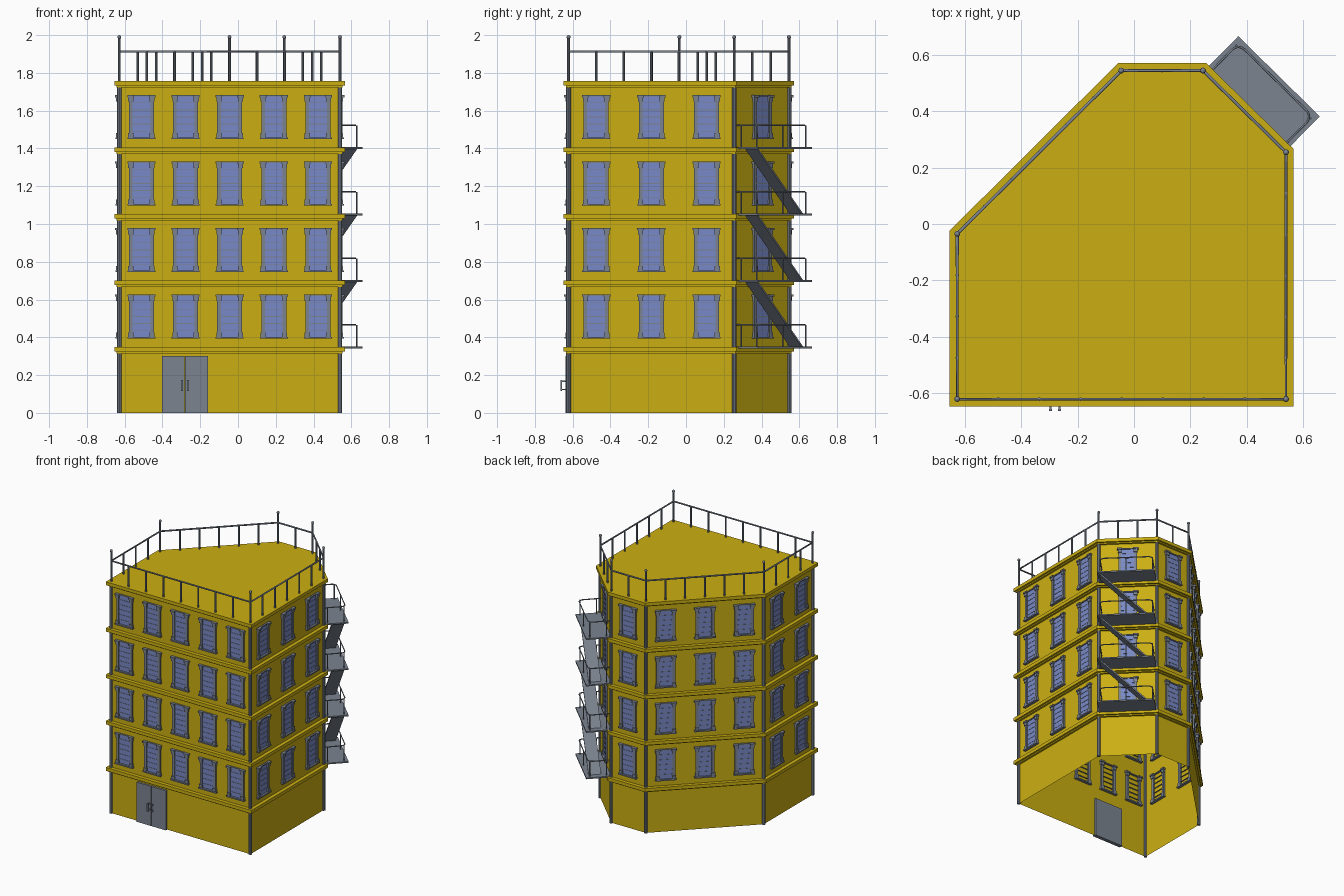
import bpy, bmesh, math
from mathutils import Matrix, Vector

if "Cube" in bpy.data.objects:
    bpy.data.objects.remove(bpy.data.objects["Cube"], do_unlink=True)


def material(name, rgb):
    m = bpy.data.materials.new(name)
    m.use_nodes = True
    m.diffuse_color = (*rgb, 1)
    m.node_tree.nodes["Principled BSDF"].inputs["Base Color"].default_value = (*rgb, 1)
    return m


YELLOW = material("yellow_wall", (0.6, 0.43, 0.006))
SLATE = material("slate_grey", (0.2, 0.23, 0.28))
GLASS = material("blue_glass", (0.19, 0.25, 0.57))

# Footprint corners, counter-clockwise from the front left
CORNERS = [Vector(p) for p in ((-.628, -.622), (.54, -.622), (.54, .255),
                               (.245, .545), (-.045, .545), (-.628, -.035))]
WINDOWS = (5, 3, 1, 1, 3, 2)
PITCH = 0.352
ROOF = 1.757
FLOORS = range(4)
N = len(CORNERS)


def link(name, data, matrix=None):
    ob = bpy.data.objects.new(name, data)
    bpy.context.collection.objects.link(ob)
    if matrix:
        ob.matrix_world = matrix
    return ob


def mesh(name, bm, *mats):
    bmesh.ops.recalc_face_normals(bm, faces=bm.faces)
    me = bpy.data.meshes.new(name)
    bm.to_mesh(me)
    bm.free()
    for m in mats:
        me.materials.append(m)
    return me


def box(bm, x, y, z, mat=0):
    size = [b - a for a, b in (x, y, z)]
    mid = [(a + b) / 2 for a, b in (x, y, z)]
    vs = bmesh.ops.create_cube(bm, size=1, matrix=Matrix.Translation(mid) @ Matrix.Diagonal((*size, 1)))["verts"]
    for f in {f for v in vs for f in v.link_faces}:
        f.material_index = mat


def rod(bm, p, z0, z1, r, sides=8):
    bmesh.ops.create_cone(bm, cap_ends=True, segments=sides, radius1=r, radius2=r, depth=z1 - z0,
                          matrix=Matrix.Translation((p[0], p[1], (z0 + z1) / 2)))


def tube(name, points, r, cyclic=False, matrix=None):
    cu = bpy.data.curves.new(name, "CURVE")
    cu.dimensions = "3D"
    cu.bevel_depth = r
    cu.bevel_resolution = 1
    cu.use_fill_caps = True
    sp = cu.splines.new("POLY")
    sp.points.add(len(points) - 1)
    for q, p in zip(sp.points, points):
        q.co = (*p, 1)
    sp.use_cyclic_u = cyclic
    cu.materials.append(SLATE)
    return link(name, cu, matrix)


def along(i):
    return (CORNERS[(i + 1) % N] - CORNERS[i]).normalized()


def offset(d):
    """Footprint pushed outward by d with mitred corners."""
    out = []
    for i, p in enumerate(CORNERS):
        a, b = along(i - 1), along(i)
        n1, n2 = Vector((a.y, -a.x)), Vector((b.y, -b.x))
        out.append(p + (n1 + n2) * d / (1 + n1.dot(n2)))
    return out


def wall_frame(i, t, z=0):
    """x runs along the wall, -y points outward, z is up."""
    a = along(i)
    p = CORNERS[i].lerp(CORNERS[(i + 1) % N], t)
    return Matrix.Translation((p.x, p.y, z)) @ Matrix.Rotation(math.atan2(a.y, a.x), 4, "Z")


def loop_faces(bm, rings):
    """Join consecutive (outline, height) rings with quads."""
    vs = [[bm.verts.new((p.x, p.y, z)) for p in ring] for ring, z in rings]
    for lo, hi in zip(vs, vs[1:]):
        for i in range(N):
            j = (i + 1) % N
            bm.faces.new((lo[i], lo[j], hi[j], hi[i]))
    return vs


# Hollow walls, open underneath
bm = bmesh.new()
loop_faces(bm, [(CORNERS, 0), (CORNERS, ROOF - 0.005)])
link("walls", mesh("walls", bm, YELLOW))

# Stepped cornice bands, the last one closed as the roof
for k in range(5):
    top = ROOF - (4 - k) * PITCH
    bm = bmesh.new()
    rings = loop_faces(bm, [(CORNERS, top - .034), (offset(.014), top - .034), (offset(.014), top - .025),
                            (offset(.027), top - .025), (offset(.027), top), (CORNERS, top)])
    name = "cornice_band"
    if k == 4:
        bm.faces.new(rings[-1])
        name = "roof"
    link(name, mesh(name, bm, YELLOW))

# Corner pillars
bm = bmesh.new()
for p in CORNERS:
    rod(bm, p, 0, ROOF - .02, .0125, 10)
link("corner_pillars", mesh("corner_pillars", bm, SLATE))

# Window: glass, glazing bars, side columns with capitals and bases
bm = bmesh.new()
box(bm, (-.052, .052), (-.006, -.001), (.005, .23), 1)
for k in range(1, 6):
    z = .005 + k * .0375
    box(bm, (-.05, .05), (-.008, .008), (z - .0018, z + .0018))
for s in (-1, 1):
    for inner, outer, depth, z0, z1 in ((.047, .066, .012, .01, .22), (.043, .07, .017, .01, .032),
                                        (.043, .07, .017, .2, .222), (.04, .075, .023, .222, .234)):
        box(bm, sorted((s * inner, s * outer)), (-depth, depth), (z0, z1))
box(bm, (-.074, .074), (-.021, .021), (0, .01))
box(bm, (-.05, .05), (-.012, .012), (.226, .234))
window = mesh("window", bm, SLATE, GLASS)
for i, count in enumerate(WINDOWS):
    for k in range(count):
        for f in FLOORS:
            link("window", window, wall_frame(i, (k + .5) / count, .393 + f * PITCH))

# Double front door with handles
for side in (-1, 1):
    bm = bmesh.new()
    box(bm, sorted((side * .001, side * .122)), (-.638, -.61), (0, .3))
    x = side * .016
    box(bm, (x - .005, x + .005), (-.664, -.657), (.115, .175))
    for z in (.12, .164):
        box(bm, (x - .004, x + .004), (-.658, -.636), (z, z + .007))
    link("front_door_leaf", mesh("front_door_leaf", bm, SLATE), Matrix.Translation((-.281, 0, 0)))

# Roof railing
bm = bmesh.new()
for i, p in enumerate(CORNERS):
    q = CORNERS[(i + 1) % N]
    rod(bm, p, ROOF - .005, 1.985, .007)
    bmesh.ops.create_uvsphere(bm, u_segments=10, v_segments=6, radius=.0105,
                              matrix=Matrix.Translation((p.x, p.y, 1.9895)))
    spans = max(2, round((q - p).length / .146))
    for k in range(1, spans):
        rod(bm, p.lerp(q, k / spans), ROOF - .005, 1.915, .0065)
link("roof_railing_posts", mesh("roof_railing_posts", bm, SLATE))
tube("roof_top_rail", [(p.x, p.y, 1.913) for p in CORNERS], .006, True)

# Fire escape landings with railings, on the back right slanted wall
HALF, DEPTH, RAIL = .185, .157, .117
for f in FLOORS:
    frame = wall_frame(2, .5, ROOF - (4 - f) * PITCH)
    bm = bmesh.new()
    box(bm, (-.203, .203), (-.175, 0), (-.007, .003))
    link("escape_landing", mesh("escape_landing", bm, SLATE), frame)
    bm = bmesh.new()
    for x, y in ((-HALF, -.03), (-HALF, -DEPTH + .01), (0, -DEPTH), (HALF, -DEPTH + .01), (HALF, -.03)):
        rod(bm, (x, y), 0, RAIL, .004, 6)
    link("escape_railing_posts", mesh("escape_railing_posts", bm, SLATE), frame)
    path = [(-HALF, 0, RAIL)]
    for s in (-1, 1):
        arc = [(s * (HALF - .03 + .03 * math.cos(a)), -(DEPTH - .03 + .03 * math.sin(a)), RAIL)
               for a in (j * math.pi / 8 for j in range(5))]
        path += arc if s < 0 else arc[::-1]
    tube("escape_top_rail", path + [(HALF, 0, RAIL)], .004, False, frame)

# Sloping stair ramps between landings
for f in FLOORS[:3]:
    frame = wall_frame(2, .5, ROOF - (4 - f) * PITCH)
    bm = bmesh.new()
    quad = [(-.195, PITCH), (.15, 0), (.163, 0), (-.182, PITCH)]
    face = bm.faces.new([bm.verts.new((x, -.15, z)) for x, z in quad])
    ext = bmesh.ops.extrude_face_region(bm, geom=[face])["geom"]
    bmesh.ops.translate(bm, vec=(0, .088, 0), verts=[g for g in ext if isinstance(g, bmesh.types.BMVert)])
    link("escape_stair", mesh("escape_stair", bm, SLATE), frame)
